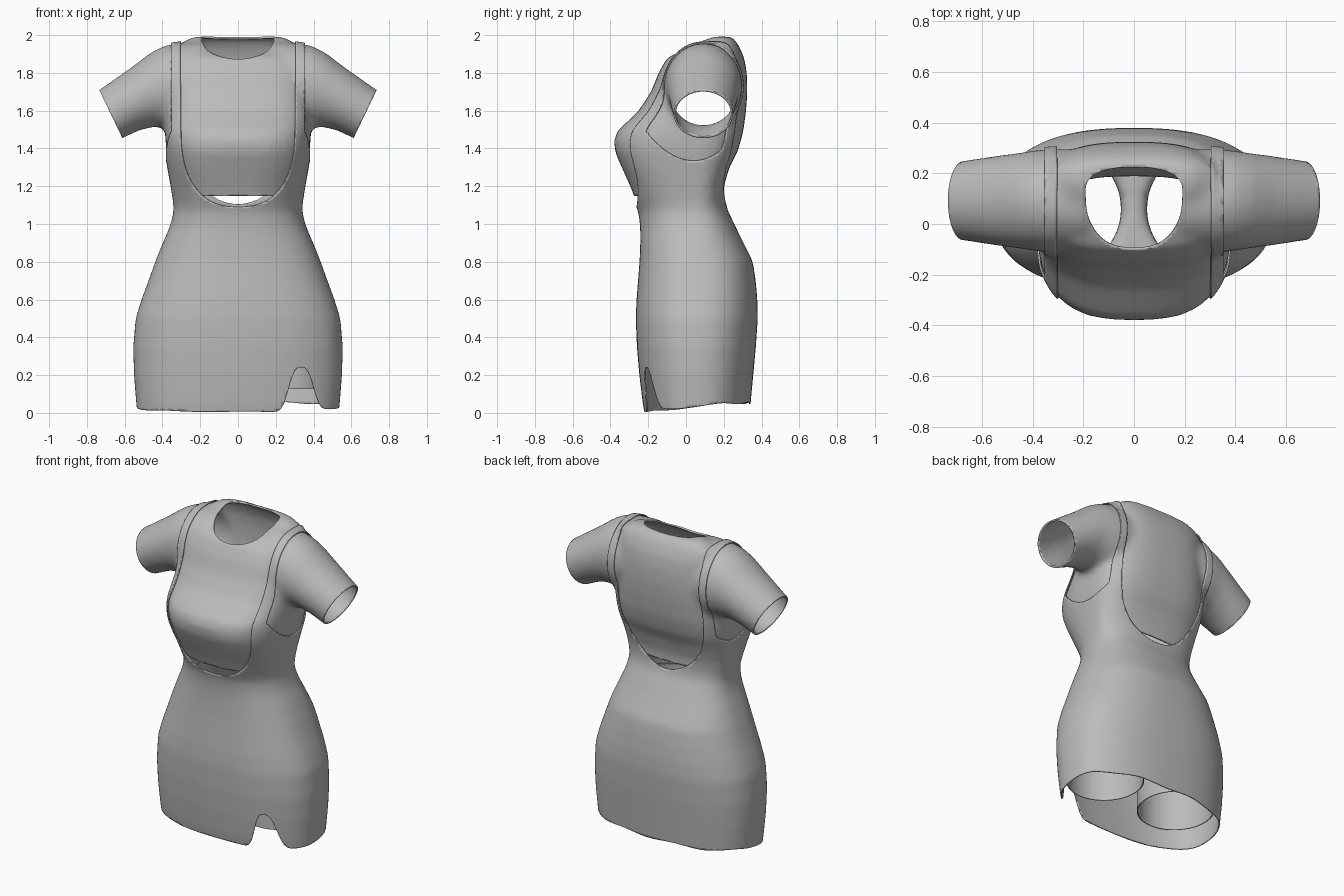
import bpy, bmesh, math

if "Cube" in bpy.data.objects:
    bpy.data.objects.remove(bpy.data.objects["Cube"])

grey = bpy.data.materials.new("grey_cloth")
grey.diffuse_color = (0.5, 0.5, 0.5, 1)
grey.use_nodes = True
grey.node_tree.nodes["Principled BSDF"].inputs["Base Color"].default_value = grey.diffuse_color

# Body stations: height, half width, front y, back y
BODY = [(-.10, .52, -.195, .33), (.05, .535, -.225, .338), (.2, .547, -.243, .352),
        (.35, .551, -.256, .366), (.5, .538, -.262, .376), (.6, .507, -.258, .374),
        (.7, .47, -.25, .365), (.8, .434, -.242, .35), (.9, .394, -.238, .30),
        (1.0, .35, -.238, .25), (1.07, .332, -.245, .212), (1.13, .335, -.268, .198),
        (1.2, .346, -.295, .20), (1.3, .364, -.34, .23), (1.38, .378, -.375, .272),
        (1.44, .384, -.38, .29), (1.49, .386, -.365, .303), (1.6, .385, -.25, .318),
        (1.7, .382, -.185, .325), (1.8, .372, -.145, .322), (1.88, .36, -.10, .308),
        (1.945, .325, .02, .28), (1.992, .235, .13, .245)]
# Sleeve stations: top x, top z, bottom x, bottom z, radius in y
SLEEVE = [(.20, 1.965, .18, 1.52, .20), (.33, 1.955, .33, 1.50, .205), (.40, 1.94, .40, 1.51, .197),
          (.465, 1.905, .45, 1.513, .188), (.57, 1.825, .52, 1.497, .177),
          (.735, 1.71, .61, 1.455, .157), (.82, 1.665, .69, 1.41, .15)]
SEG = 72


def superellipse(n):
    """Unit outline as (cos, sin) pairs raised to a squarer power."""
    out = []
    for i in range(SEG):
        a = 2 * math.pi * i / SEG
        c, s = math.cos(a), math.sin(a)
        out.append((math.copysign(abs(c) ** (2 / n), c), math.copysign(abs(s) ** (2 / n), s)))
    return out


def loft(bm, rings):
    rows = [[bm.verts.new(p) for p in r] for r in rings]
    for a, b in zip(rows, rows[1:]):
        for i in range(SEG):
            j = (i + 1) % SEG
            bm.faces.new((a[i], a[j], b[j], b[i]))
    bm.faces.new(rows[0][::-1])
    bm.faces.new(rows[-1])


def body_ring(st, inset=0.0):
    z, w, f, b = st
    mid = (f + b) / 2 if z > 1.85 else .05
    n = 2.45 + .4 * max(0, min(1, (z - 1.1) / .2))
    return [((w - inset) * c, mid + s * ((b - mid if s > 0 else mid - f) - inset), z)
            for c, s in superellipse(n)]


def add_sleeves(bm):
    for side in (1, -1):
        rings = []
        for tx, tz, bx, bz, ry in SLEEVE:
            rings.append([(side * ((tx + bx) / 2 + (tx - bx) / 2 * s), .092 + ry * c,
                           (tz + bz) / 2 + (tz - bz) / 2 * s) for c, s in superellipse(2)])
        loft(bm, rings)


def merged(bm, smooth):
    """Fuse overlapping closed solids into one smooth skin."""
    bmesh.ops.recalc_face_normals(bm, faces=bm.faces)
    me = bpy.data.meshes.new("form")
    bm.to_mesh(me)
    bm.free()
    ob = bpy.data.objects.new("form", me)
    bpy.context.collection.objects.link(ob)
    r = ob.modifiers.new("fuse", 'REMESH')
    r.mode = 'VOXEL'
    r.voxel_size = .018
    s = ob.modifiers.new("soften", 'SMOOTH')
    s.factor = .5
    s.iterations = smooth
    ev = ob.evaluated_get(bpy.context.evaluated_depsgraph_get())
    out = bmesh.new()
    out.from_mesh(ev.to_mesh())
    ev.to_mesh_clear()
    bpy.data.objects.remove(ob)
    return out


def cut(bm, field):
    """Trim cloth along field = 0, keeping the positive side."""
    bmesh.ops.triangulate(bm, faces=bm.faces[:])
    val = {v: field(v.co) or 1e-7 for v in bm.verts}
    for e in list(bm.edges):
        a, b = e.verts
        if val[a] * val[b] < 0:
            _, nv = bmesh.utils.edge_split(e, a, val[a] / (val[a] - val[b]))
            val[nv] = 0
    for f in list(bm.faces):
        on = [v for v in f.verts if val[v] == 0]
        if len(on) == 2:
            bmesh.utils.face_split(f, on[0], on[1])
    bmesh.ops.delete(bm, geom=[v for v in bm.verts if val[v] < 0], context='VERTS')


def finish(bm, name, thickness):
    bmesh.ops.remove_doubles(bm, verts=bm.verts[:], dist=.0015)
    me = bpy.data.meshes.new(name)
    bm.to_mesh(me)
    bm.free()
    me.materials.append(grey)
    ob = bpy.data.objects.new(name, me)
    bpy.context.collection.objects.link(ob)
    m = ob.modifiers.new("cloth", 'SOLIDIFY')
    m.thickness = thickness
    m.offset = -1
    bpy.ops.object.select_all(action='DESELECT')
    ob.select_set(True)
    bpy.context.view_layer.objects.active = ob
    bpy.ops.object.shade_smooth_by_angle(angle=math.radians(45))


# Trim lines
def neck(p):
    dy = p.y - .13
    ry = .23 if dy < 0 else .095
    return (abs(p.x / .192) ** 2.4 + abs(dy / ry) ** 2.4) ** (1 / 2.4) - 1 if p.z > 1.6 else 1


def sleeve_end(p):
    return -.079 - (.9 * abs(p.x) - .433 * p.z)


def scoop(p):
    n, depth = (2.4, .4) if p.y < .05 else (1.95, .385)
    x = abs(p.x) / .305
    low = max(0, (1.49 - p.z) / depth)
    return (x ** n + low ** n) ** (1 / n) - 1


def armhole(p):
    return max(.354 - abs(p.x), 1.335 + .15 * ((p.y - .04) / .25) ** 2 - p.z)


def hem(p):
    base = .006 + .046 * max(0, min(1, (p.y + .2) / .4))
    base += .006 * math.sin(17 * p.x + 1) * math.sin(9 * p.y + 2)
    slit = .235 * math.exp(-abs((p.x - .335) / .077) ** 3) if p.y < 0 else 0
    return p.z - base - slit


# Crop shirt
bm = bmesh.new()
loft(bm, [body_ring(s) for s in BODY if s[0] > .95])
add_sleeves(bm)
bm = merged(bm, 9)
for field in (lambda p: p.z - 1.147, sleeve_end, neck):
    cut(bm, field)
finish(bm, "crop_shirt", .01)

# Strappy dress, sitting just outside the shirt
bm = bmesh.new()
loft(bm, [body_ring(s) for s in BODY])
add_sleeves(bm)
bm = merged(bm, 9)
bm.normal_update()
for v in bm.verts:
    v.co += v.normal * (.004 + .007 * max(0, min(1, (v.co.z - .95) / .2)))
for field in (hem, scoop, armhole):
    cut(bm, field)
finish(bm, "strappy_dress", .007)

# Shorts under the skirt
bm = bmesh.new()
loft(bm, [body_ring(s, .025) for s in BODY if .45 < s[0] < 1.05])
for side in (1, -1):
    loft(bm, [[(side * .27 + .225 * c, .06 + .235 * s, z) for c, s in superellipse(2)]
              for z in (.0, .3, .54)])
bm = merged(bm, 6)
cut(bm, lambda p: p.z - .13)
cut(bm, lambda p: .93 - p.z)
finish(bm, "under_shorts", .006)
